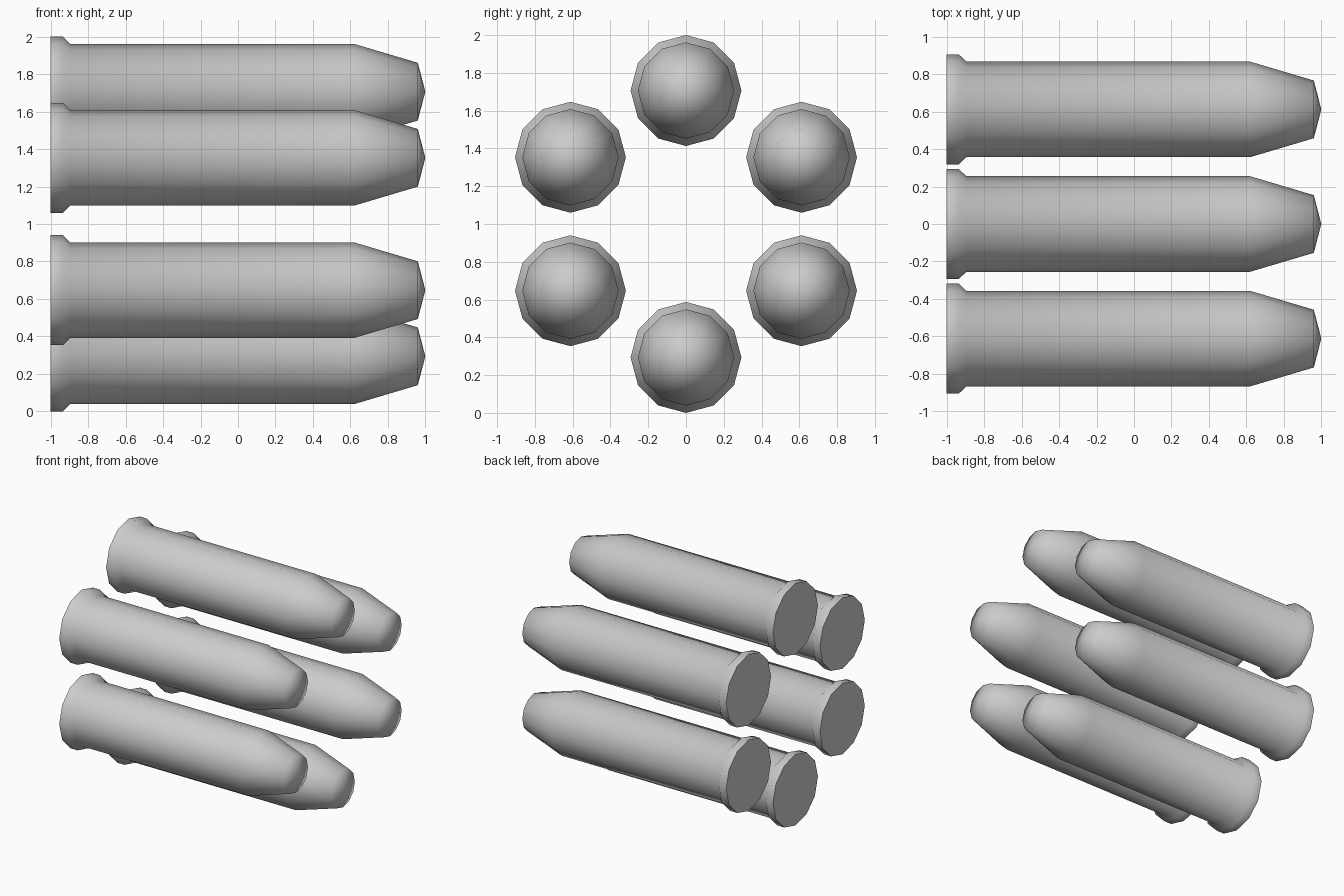
import bpy, bmesh, math

if "Cube" in bpy.data.objects:
    bpy.data.objects.remove(bpy.data.objects["Cube"])

SIDES = 12
RING_RADIUS = 0.7065
# Lathe profile: (x along the length, radius)
PROFILE = [(-1.0, 0.2935), (-0.935, 0.2935), (-0.895, 0.255),
           (0.62, 0.255), (0.96, 0.154)]
TIP_X = 1.0


def cartridge_mesh():
    bm = bmesh.new()
    rings = []
    for x, r in PROFILE:
        rings.append([bm.verts.new((x,
                                    r * math.sin(math.tau * i / SIDES),
                                    r * math.cos(math.tau * i / SIDES)))
                      for i in range(SIDES)])
    # Walls
    for a, b in zip(rings, rings[1:]):
        for i in range(SIDES):
            j = (i + 1) % SIDES
            bm.faces.new((a[i], a[j], b[j], b[i]))
    # Flat base and pointed nose
    bm.faces.new(rings[0])
    tip = bm.verts.new((TIP_X, 0, 0))
    for i in range(SIDES):
        bm.faces.new((rings[-1][i], rings[-1][(i + 1) % SIDES], tip))
    bmesh.ops.recalc_face_normals(bm, faces=bm.faces)
    mesh = bpy.data.meshes.new("cartridge")
    bm.to_mesh(mesh)
    bm.free()
    return mesh


# Six cartridges in a ring around the x axis
for k in range(6):
    a = math.tau * k / 6
    ob = bpy.data.objects.new(f"cartridge_{k + 1}", cartridge_mesh())
    ob.location = (0, RING_RADIUS * math.sin(a), 1 + RING_RADIUS * math.cos(a))
    bpy.context.collection.objects.link(ob)
    ob.select_set(True)
    bpy.context.view_layer.objects.active = ob

# Smooth sides and nose, sharp base rim
bpy.ops.object.shade_smooth_by_angle(angle=math.radians(70))
